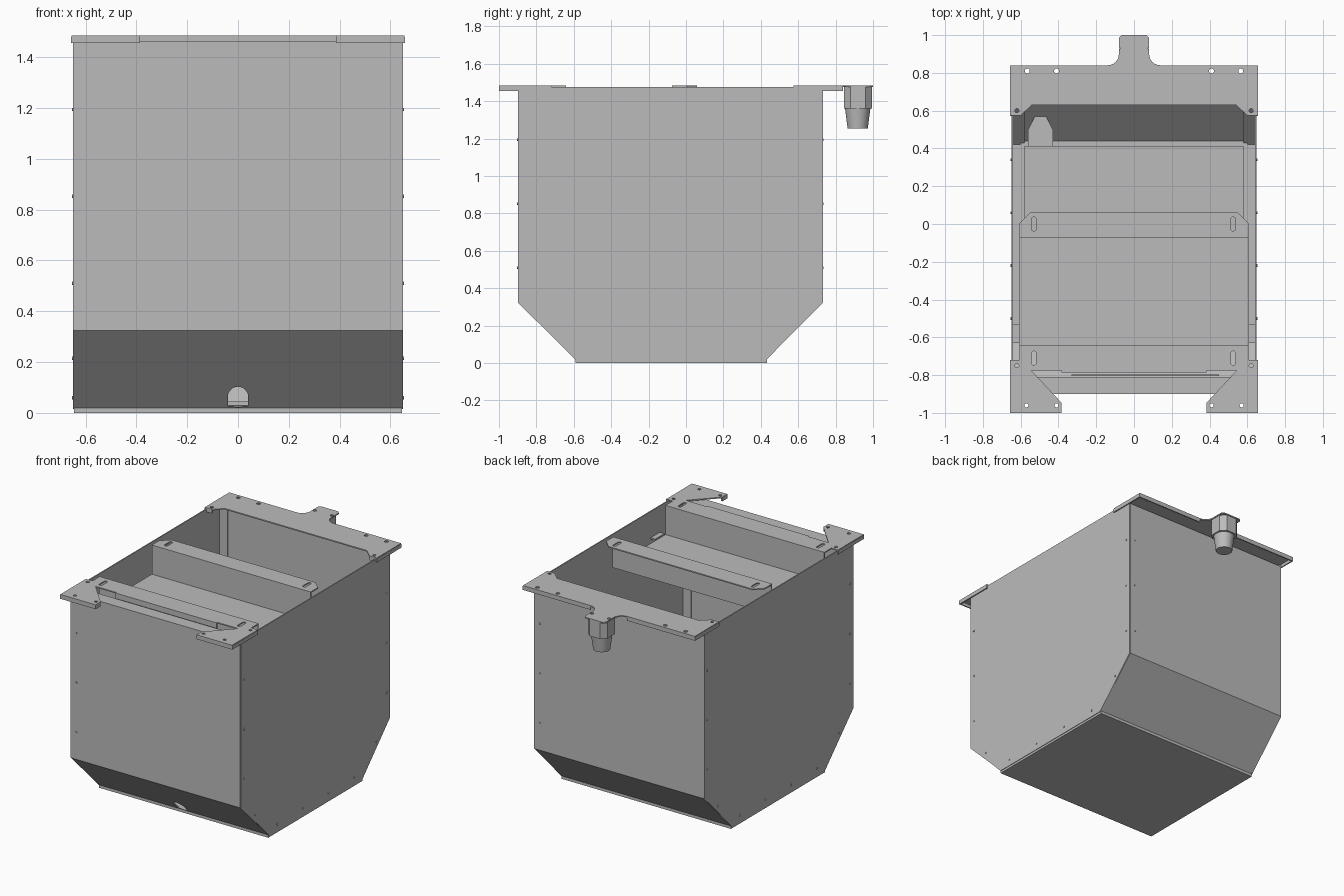
import bpy, bmesh, math
from mathutils import Matrix, Vector

cube = bpy.data.objects.get("Cube")
if cube:
    bpy.data.objects.remove(cube)

steel = bpy.data.materials.new("grey_steel")
steel.use_nodes = True
steel.diffuse_color = (0.5, 0.5, 0.5, 1)
steel.node_tree.nodes["Principled BSDF"].inputs["Base Color"].default_value = (0.5, 0.5, 0.5, 1)
T = 0.008  # sheet thickness
W = 0.645  # half width of the bin


def finish(bm, name):
    bmesh.ops.recalc_face_normals(bm, faces=bm.faces)
    me = bpy.data.meshes.new(name)
    bm.to_mesh(me)
    bm.free()
    me.materials.append(steel)
    ob = bpy.data.objects.new(name, me)
    bpy.context.collection.objects.link(ob)
    return ob


def prism(name, pts, a, b, axis="z"):
    """Flat outline extruded from a to b along z (points are x, y) or x (points are y, z)."""
    bm = bmesh.new()
    place = (lambda p, h: (p[0], p[1], h)) if axis == "z" else (lambda p, h: (h, p[0], p[1]))
    face = bm.faces.new([bm.verts.new(place(p, a)) for p in pts])
    ext = bmesh.ops.extrude_face_region(bm, geom=[face])
    move = Vector(place((0, 0), b - a))
    bmesh.ops.translate(bm, vec=move, verts=[v for v in ext["geom"] if isinstance(v, bmesh.types.BMVert)])
    return finish(bm, name)


def box(name, x, y, z):
    return prism(name, [(x[0], y[0]), (x[1], y[0]), (x[1], y[1]), (x[0], y[1])], *z)


def sheet(name, path, x0, x1, side=1):
    """Bent sheet: a y-z path swept along x."""
    bm = bmesh.new()
    rows = [[bm.verts.new((x, y, z)) for x in (x0, x1)] for y, z in path]
    for p, q in zip(rows, rows[1:]):
        bm.faces.new((p[0], p[1], q[1], q[0]))
    ob = finish(bm, name)
    mod = ob.modifiers.new("thickness", "SOLIDIFY")
    mod.thickness = T
    mod.offset = 0
    mod.use_even_offset = True
    return ob


def cone(bm, centre, r1, r2, depth, direction=(0, 0, 1), seg=16):
    turn = Vector((0, 0, 1)).rotation_difference(Vector(direction)).to_matrix().to_4x4()
    bmesh.ops.create_cone(bm, cap_ends=True, segments=seg, radius1=r1, radius2=r2, depth=depth,
                          matrix=Matrix.Translation(centre) @ turn)


def punch(ob, spots, r, slot=0.0):
    """Cut round holes, or slots lengthened along y, down through a plate."""
    bm = bmesh.new()
    for x, y, z in spots:
        pts = []
        for i in range(17):
            a = math.pi * i / 16
            pts.append((x + r * math.cos(a), y + slot + r * math.sin(a)))
        pts += [(2 * x - px, 2 * y - py) for px, py in (pts if slot else pts[1:-1])]
        face = bm.faces.new([bm.verts.new((px, py, z - 0.03)) for px, py in pts])
        ext = bmesh.ops.extrude_face_region(bm, geom=[face])
        bmesh.ops.translate(bm, vec=(0, 0, 0.06),
                            verts=[v for v in ext["geom"] if isinstance(v, bmesh.types.BMVert)])
    cut(ob, finish(bm, ob.name + "_cutter"))


def cut(ob, cutter):
    cutter.hide_render = True
    cutter.hide_viewport = True
    cutter.display_type = "WIRE"
    mod = ob.modifiers.new("holes", "BOOLEAN")
    mod.operation = "DIFFERENCE"
    mod.solver = "EXACT"
    mod.object = cutter


def mirror_x(pts):
    return pts + [(-x, y) for x, y in reversed(pts)]


# Bin: bent wrap of front, slopes and back, with side panels
F, B, TOP = -0.895, 0.728, 1.475
wrap = [(-0.81, 1.457), (F, 1.457), (F, 0.325), (-0.588, 0.022), (0.428, 0.022), (B, 0.325), (B, 1.457)]
body = sheet("bin_wrap", wrap, -W, W)
bm = bmesh.new()
cone(bm, (0, -0.63, 0.063), 0.04, 0.04, 0.3, (0, 1, 0), 32)
opening = finish(bm, "drain_cutter")
cut(body, opening)
cut(body, box("drain_slot_cutter", (-0.04, 0.04), (-0.75, -0.585), (0.027, 0.063)))

outline = [(F, TOP), (F, 0.325), (-0.588, 0.015), (0.428, 0.015), (B, 0.325), (B, TOP)]
inner = [(F + .01, 1.445), (F + .01, 0.33), (-0.583, 0.034), (0.423, 0.034), (B - .01, 0.33), (B - .01, 1.445)]
for s, side in ((-1, "right"), (1, "left")):
    prism(side + "_panel", outline, s * (W - 0.004), s * (W + 0.004), "x")
    sheet(side + "_inner_flange", inner, s * 0.58, s * W)
box("floor_plate", (-W, W), (-0.592, 0.432), (0, 0.02))
box("floor_lip", (-0.6, 0.6), (0.41, 0.44), (0.03, 0.045))

# Small bracket on the rear slope
prism("slope_tab", [(-0.56, 0.41), (-0.43, 0.41), (-0.43, 0.5), (-0.465, 0.57), (-0.525, 0.57), (-0.56, 0.5)],
      0.165, 0.173)
box("slope_tab_leg", (-0.56, -0.43), (0.41, 0.418), (0.03, 0.168))

# Hanging tray with outward flanges
sheet("tray", [(-0.645, 1.478), (-0.645, 1.28), (-0.07, 1.28), (-0.07, 1.478)], -0.605, 0.605)
rear = prism("tray_rear_flange", mirror_x([(0.605, -0.074), (0.605, 0.005), (0.55, 0.06)]), 1.477, 1.485)
front = prism("tray_front_flange", mirror_x([(0.605, -0.641), (0.605, -0.72), (0.55, -0.775)]), 1.477, 1.485)
punch(rear, [(x, 0, 1.48) for x in (-0.53, 0.525)], 0.012, 0.025)
punch(front, [(x, -0.71, 1.48) for x in (-0.53, 0.525)], 0.012, 0.025)
box("tray_front_lip", (-0.385, 0.385), (-0.785, -0.775), (1.44, 1.485))
box("tray_front_strip", (-0.33, 0.45), (-0.806, -0.798), (1.4, 1.455))
for s, side in ((-1, "right"), (1, "left")):
    box(side + "_tray_clip", sorted((s * 0.605, s * 0.64)), (-0.63, -0.53), (1.285, 1.295))

# Front corner brackets with turned-down edges
for s, side in ((-1, "right"), (1, "left")):
    pts = [(0.655, -1), (0.385, -1), (0.385, -0.945), (0.595, -0.72), (0.655, -0.72)]
    plate = prism(side + "_corner_bracket", [(s * x, y) for x, y in pts], 1.477, 1.485)
    punch(plate, [(s * x, y, 1.48) for x, y in ((0.41, -0.96), (0.57, -0.96), (0.62, -0.75))], 0.011)
    box(side + "_bracket_front_lip", sorted((s * 0.385, s * 0.655)), (-1, -0.992), (1.455, 1.48))
    box(side + "_bracket_side_lip", sorted((s * 0.649, s * 0.657)), (-1, -0.72), (1.455, 1.48))
    box(side + "_bracket_inner_lip", sorted((s * 0.385, s * 0.393)), (-1, -0.945), (1.455, 1.48))

# Rear bridge plate with a rounded neck for the sensor
neck = [(0.14 - 0.06 * math.sin(a), 0.9 - 0.06 * math.cos(a)) for a in [i * math.pi / 12 for i in range(7)]]
half = [(0.54, 0.63), (0.60, 0.575), (0.655, 0.575), (0.655, 0.84)] + neck + [(0.08, 0.985), (0.065, 1.0)]
bridge = prism("rear_bridge", mirror_x(half), 1.477, 1.485)
punch(bridge, [(s * x, 0.81, 1.48) for x in (0.41, 0.565) for s in (-1, 1)], 0.013)
punch(bridge, [(s * x, y, 1.48) for x, y in ((0.62, 0.6), (0.065, 0.93)) for s in (-1, 1)], 0.011)
for s, side in ((-1, "right"), (1, "left")):
    box(side + "_bridge_side_lip", sorted((s * 0.649, s * 0.657)), (0.575, 0.84), (1.455, 1.48))
    box(side + "_bridge_rear_lip", sorted((s * 0.14, s * 0.655)), (0.832, 0.84), (1.455, 1.48))
    box(side + "_bridge_front_lip", sorted((s * 0.60, s * 0.655)), (0.575, 0.583), (1.455, 1.48))

# Sensor: cut-corner housing and tapered nose
prism("sensor_housing", mirror_x([(0.04, 0.845), (0.075, 0.88), (0.075, 0.96), (0.04, 0.995)]), 1.362, 1.478)
bm = bmesh.new()
cone(bm, (0, 0.918, 1.309), 0.054, 0.068, 0.108, seg=32)
nose = finish(bm, "sensor_nose")
for ob in (nose,):
    bpy.ops.object.select_all(action="DESELECT")
    ob.select_set(True)
    bpy.context.view_layer.objects.active = ob
    bpy.ops.object.shade_smooth_by_angle()

# Rivets along the panel edges, repeated by a half turn
bm = bmesh.new()
heights = [0.51 + 0.342 * i for i in range(3)]
for s in (-1, 1):
    wall = W + 0.005
    for z in heights:
        cone(bm, (s * 0.605, F - 0.005 if s < 0 else B + 0.005, z), 0.007, 0.007, 0.006, (0, 1, 0), 10)
        for y in (F + 0.035, B - 0.035):
            cone(bm, (s * wall, y, z), 0.007, 0.007, 0.006, (1, 0, 0), 10)
    for y in (-0.74, 0.58):
        cone(bm, (s * wall, y, 0.215), 0.007, 0.007, 0.006, (1, 0, 0), 10)
    for i in range(4):
        y = -0.5 + 0.28 * i
        cone(bm, (s * wall, y, 0.06), 0.007, 0.007, 0.006, (1, 0, 0), 10)
finish(bm, "rivets")
